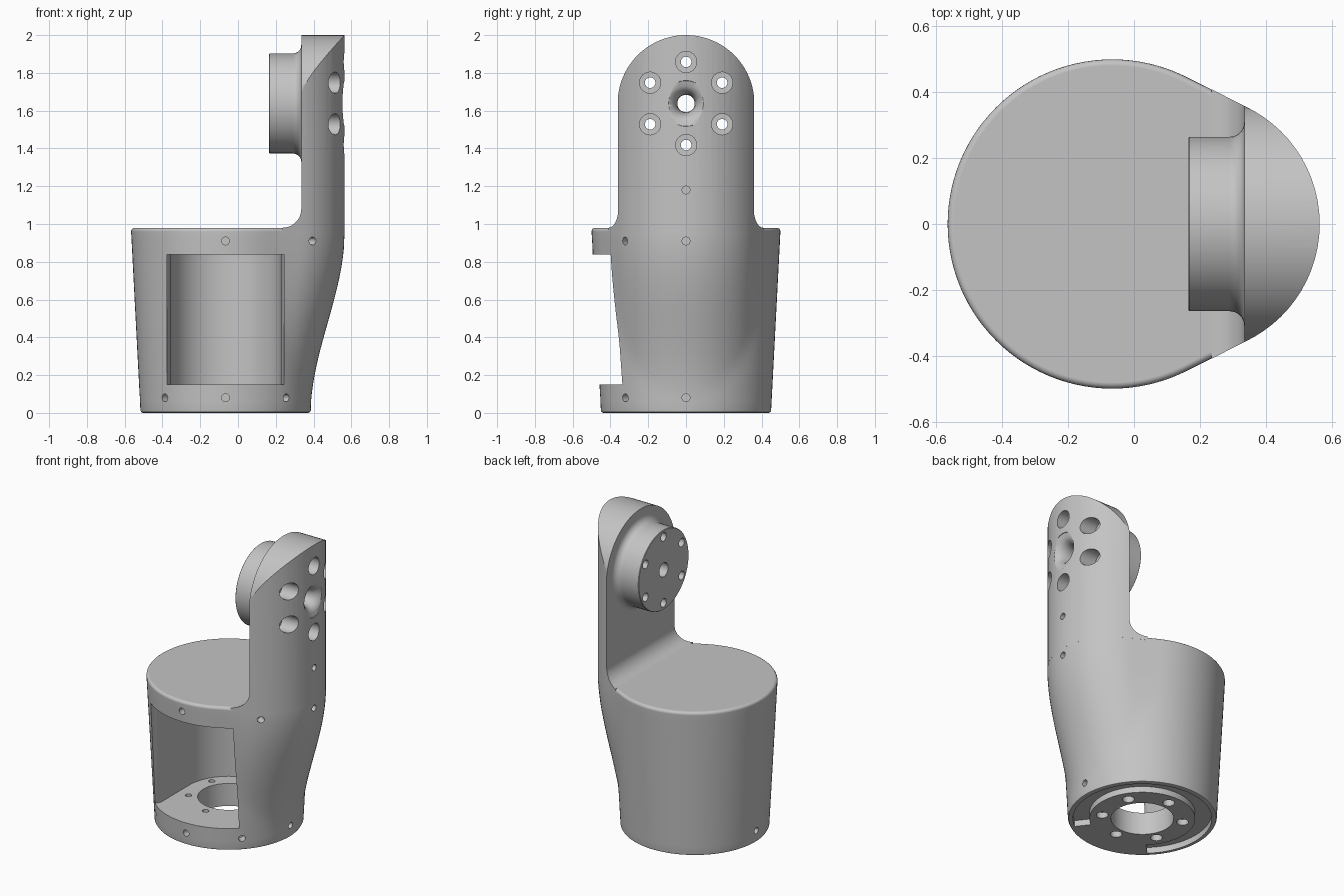
import bpy, bmesh, math
from mathutils import Matrix, Vector

old = bpy.data.objects.get("Cube")
if old:
    bpy.data.objects.remove(old, do_unlink=True)

CX = -0.066          # axis of the round housing
HUB_Z = 1.638        # height of the joint axis
RIM = 0.98           # top of the housing

grey = bpy.data.materials.new("plain_grey")
grey.use_nodes = True
grey.diffuse_color = (0.55, 0.55, 0.55, 1)
grey.node_tree.nodes["Principled BSDF"].inputs["Base Color"].default_value = (0.55, 0.55, 0.55, 1)


def finish(name, bm):
    bmesh.ops.recalc_face_normals(bm, faces=bm.faces)
    mesh = bpy.data.meshes.new(name)
    bm.to_mesh(mesh)
    bm.free()
    mesh.materials.append(grey)
    obj = bpy.data.objects.new(name, mesh)
    bpy.context.collection.objects.link(obj)
    return obj


def loft(name, rings):
    """Skin a stack of equal-length rings and cap both ends."""
    bm = bmesh.new()
    rows = [[bm.verts.new(p) for p in ring] for ring in rings]
    n = len(rows[0])
    for a, b in zip(rows, rows[1:]):
        for i in range(n):
            j = (i + 1) % n
            bm.faces.new((a[i], a[j], b[j], b[i]))
    bm.faces.new(rows[0])
    bm.faces.new(rows[-1])
    return finish(name, bm)


def prism(name, pts, axis, lo, hi):
    """Extrude a flat profile along one axis."""
    place = {"x": lambda u, v, w: (w, u, v),
             "y": lambda u, v, w: (u, w, v),
             "z": lambda u, v, w: (u, v, w)}[axis]
    return loft(name, [[place(u, v, w) for u, v in pts] for w in (lo, hi)])


def lathe_x(name, profile, n=64, y=0.0, z=HUB_Z):
    """Turn (x, radius) points about a line parallel to x."""
    turn = [2 * math.pi * (i + 0.3) / n for i in range(n)]
    return loft(name, [[(x, y + r * math.cos(t), z + r * math.sin(t)) for t in turn]
                       for x, r in profile])


def rod(centre, direction, radius, length, n=24):
    bm = bmesh.new()
    spin = Vector(direction).to_track_quat('Z', 'Y').to_matrix().to_4x4()
    bmesh.ops.create_cone(bm, cap_ends=True, segments=n, radius1=radius, radius2=radius,
                          depth=length, matrix=Matrix.Translation(centre) @ spin)
    return finish("cutter", bm)


def boolean(target, cutter, operation='DIFFERENCE'):
    cutter.hide_render = True
    mod = target.modifiers.new("cut", 'BOOLEAN')
    mod.operation = operation
    mod.solver = 'EXACT'
    mod.object = cutter
    bpy.context.view_layer.objects.active = target
    bpy.ops.object.modifier_apply(modifier=mod.name)
    bpy.data.objects.remove(cutter, do_unlink=True)


def arc(cx, cy, r, start, end, n):
    angles = [math.radians(start + (end - start) * i / n) for i in range(n + 1)]
    return [(cx + r * math.cos(a), cy + r * math.sin(a)) for a in angles]


def reach(z, phi, inset=0.0):
    """Radius of the outline: a circle blended by tangents to a smaller circle on +x."""
    h = min(z, RIM)
    t = min(h / 0.95, 1)
    side = 0.385 + 0.179 * t * t * (3 - 2 * t)
    r1, r2 = 0.45 + 0.051 * h / RIM - inset, 0.395 - inset
    d = side - 0.395 - CX
    phi = abs((phi + math.pi) % (2 * math.pi) - math.pi)
    if d <= r1 - r2 + 1e-6:
        return r1
    alpha = math.acos((r1 - r2) / d)
    if phi >= alpha:
        return r1
    if phi >= math.atan2(r2 * math.sin(alpha), d + r2 * math.cos(alpha)):
        return r1 / math.cos(phi - alpha)
    return d * math.cos(phi) + math.sqrt(r2 * r2 - (d * math.sin(phi)) ** 2)


def outline(z, inset=0.0, level=None, n=112):
    """Outline ring for height z, placed at another level if one is given."""
    ring = []
    for i in range(n):
        phi = 2 * math.pi * i / n
        r = reach(z, phi, inset)
        ring.append((CX + r * math.cos(phi), r * math.sin(phi), z if level is None else level))
    return ring


# Housing with rounded lower and upper rims
rings = [outline(0, 0.012), outline(0.004, 0.004), outline(0.012)]
rings += [outline(0.06 + 0.05 * i) for i in range(18)]
for step in range(5):
    a = math.radians(22.5 * step)
    rings.append(outline(RIM - 0.02 + 0.02 * math.sin(a), 0.02 * (1 - math.cos(a))))
housing = loft("housing", rings)

# Motor bay: round at the back, open and eased at the front
R = 0.2925
bay = arc(CX, 0, R, 0, 180, 40)
bay += [(CX - R, -0.3), (CX - 0.31, -0.335), (CX - 0.31, -0.7),
        (CX + 0.31, -0.7), (CX + 0.31, -0.335), (CX + R, -0.3)]
boolean(housing, prism("cutter", bay, "z", 0.15, 0.838))

# Floor opening, curved groove underneath and ring of screw holes
boolean(housing, rod((CX, 0, 0.07), (0, 0, 1), 0.19, 0.3, 64))
groove = arc(CX, 0, 0.42, -53, 226, 60) + arc(CX, 0, 0.32, 226, -53, 60)
boolean(housing, prism("cutter", groove, "z", -0.05, 0.04))
for k in range(6):
    a = math.radians(30 + 60 * k)
    x, y = CX + 0.247 * math.cos(a), 0.247 * math.sin(a)
    boolean(housing, rod((x, y, 0.05), (0, 0, 1), 0.02, 0.3))
    boolean(housing, rod((x, y, 0), (0, 0, 1), 0.036, 0.08))

# Arm: same outline, trimmed to an upright plate with a round top and filleted foot
arm = loft("arm", [outline(RIM, level=z) for z in (0.955, 2.1)])
arch = [(-0.6, 0.9), (0.6, 0.9), (0.6, HUB_Z)] + arc(0, HUB_Z, 0.362, 0, 180, 48) + [(-0.6, HUB_Z)]
boolean(arm, prism("cutter", arch, "x", -0.8, 0.8), 'INTERSECT')
foot = [(0.235, 0.9), (0.7, 0.9), (0.7, 2.1), (0.335, 2.1)]
foot += arc(0.235, 1.08, 0.1, 0, -90, 12)
boolean(arm, prism("cutter", foot, "y", -0.8, 0.8), 'INTERSECT')

# Joint hub with a fillet against the arm
hub = lathe_x("joint_hub", [(0.165, 0.262), (0.168, 0.265)]
              + arc(0.29, 0.31, 0.045, -90, 0, 8) + [(0.345, 0.31)])

# Six counterbored screw holes and a central funnel through arm and hub
screw = [(0.1, 0.028), (0.42, 0.028), (0.421, 0.056), (0.62, 0.056)]
funnel = [(0.1, 0.046), (0.45, 0.046), (0.49, 0.05), (0.52, 0.06), (0.54, 0.074),
          (0.553, 0.092), (0.56, 0.12), (0.6, 0.14)]
for part in (arm, hub):
    for k in range(6):
        a = math.radians(30 + 60 * k)
        boolean(part, lathe_x("cutter", screw, 28, 0.22 * math.cos(a) + 0.0007,
                              HUB_Z + 0.22 * math.sin(a)))
    boolean(part, lathe_x("cutter", funnel, 40))

# Small radial screw holes
for z, angles in ((0.08, (0, 180, 225, 270, 315)), (0.91, (0, 270, 325)), (1.18, (0,))):
    for deg in angles:
        a = math.radians(deg)
        r = reach(z, a)
        direction = (math.cos(a), math.sin(a), 0)
        boolean(arm if z > 1 else housing,
                rod((CX + r * direction[0], r * direction[1], z), direction, 0.021, 0.12, 16))

# Smooth shading with crisp edges
for part in (housing, arm, hub):
    bpy.ops.object.select_all(action='DESELECT')
    part.select_set(True)
    bpy.context.view_layer.objects.active = part
    bpy.ops.object.shade_smooth_by_angle(angle=math.radians(32))
    weighted = part.modifiers.new("even_shading", 'WEIGHTED_NORMAL')
    weighted.keep_sharp = True
